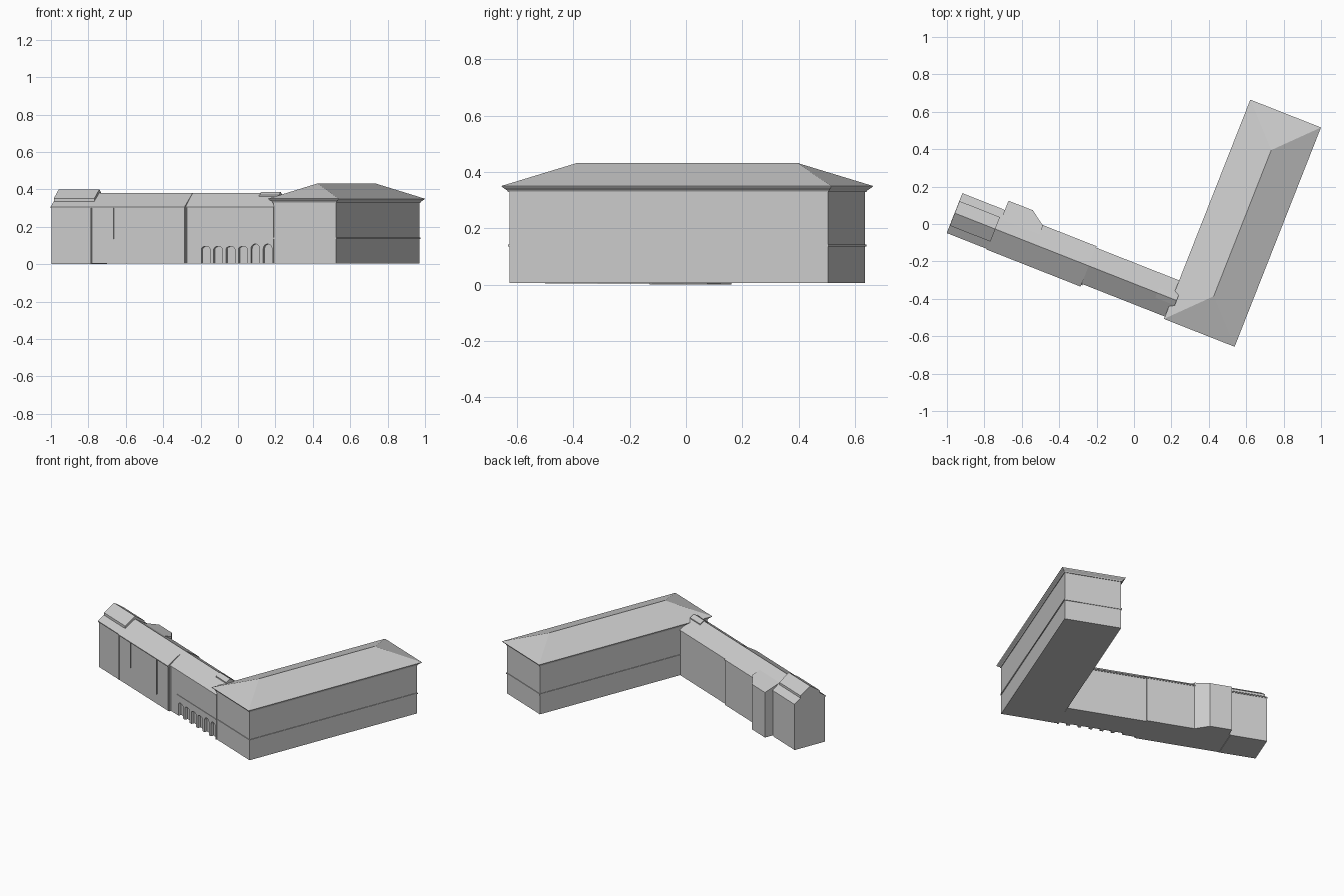
import bpy, bmesh, math

if "Cube" in bpy.data.objects:
    bpy.data.objects.remove(bpy.data.objects["Cube"])

TURN = math.radians(-21.5)   # whole plan is turned about z


def material(name, c):
    m = bpy.data.materials.new(name)
    m.use_nodes = True
    m.diffuse_color = (c, c, c, 1)
    m.node_tree.nodes["Principled BSDF"].inputs["Base Color"].default_value = (c, c, c, 1)
    return m


GREY = material("plain grey", 0.6)


def finish(name, bm):
    bmesh.ops.recalc_face_normals(bm, faces=bm.faces)
    mesh = bpy.data.meshes.new(name)
    bm.to_mesh(mesh)
    bm.free()
    mesh.materials.append(GREY)
    ob = bpy.data.objects.new(name, mesh)
    ob.rotation_euler.z = TURN
    bpy.context.collection.objects.link(ob)
    return ob


def loft(name, rings):
    """Bridge rings of equal length and close both ends."""
    bm = bmesh.new()
    vs = [[bm.verts.new(p) for p in r] for r in rings]
    n = len(vs[0])
    for a, b in zip(vs, vs[1:]):
        for i in range(n):
            j = (i + 1) % n
            bm.faces.new((a[i], a[j], b[j], b[i]))
    bm.faces.new(vs[0])
    bm.faces.new(vs[-1])
    return finish(name, bm)


def rect(cx, cy, hx, hy, z):
    return [(cx + sx * hx, cy + sy * hy, z) for sx, sy in ((-1, -1), (1, -1), (1, 1), (-1, 1))]


def box(name, x0, x1, y0, y1, z0, z1):
    cx, cy, hx, hy = (x0 + x1) / 2, (y0 + y1) / 2, (x1 - x0) / 2, (y1 - y0) / 2
    return loft(name, [rect(cx, cy, hx, hy, z) for z in (z0, z1)])


def along(name, x0, x1, profile):
    """Extrude a y-z profile along x."""
    return loft(name, [[(x, y, z) for y, z in profile] for x in (x0, x1)])


def gable(name, x0, x1, y0, y1, ridge_y, base, eave, ridge):
    return along(name, x0, x1, [(y0, base), (y1, base), (y1, eave), (ridge_y, ridge), (y0, eave)])


# Main block: walls, string course, flared cornice
CX, CY, HX, HY = 0.538, 0.2165, 0.18, 0.608
loft("main_walls", [rect(CX, CY, HX, HY, z) for z in (0.005, 0.335)])
loft("main_string_course", [rect(CX, CY, HX + 0.004, HY + 0.004, z) for z in (0.135, 0.143)])
loft("main_cornice", [rect(CX, CY, HX + e, HY + e, z) for e, z in
                      ((0.004, 0.328), (0.006, 0.334), (0.019, 0.345), (0.022, 0.35))])

# Main hipped roof
bm = bmesh.new()
e = [bm.verts.new(p) for p in rect(CX, CY, 0.203, 0.63, 0.35)]
r = [bm.verts.new((CX, CY + s * 0.42, 0.432)) for s in (-1, 1)]
for f in ((e[0], e[1], r[0]), (e[1], e[2], r[1], r[0]), (e[2], e[3], r[1]),
          (e[3], e[0], r[0], r[1]), e):
    bm.faces.new(f)
finish("main_roof", bm)

# Long wing in three sections
RIDGE = -0.297
gable("end_section", -0.912, -0.68, -0.407, -0.186, RIDGE, 0, 0.305, 0.378)
gable("middle_section", -0.68, -0.145, -0.411, -0.187, RIDGE, 0.004, 0.305, 0.378)
arcade = gable("arcade_section", -0.145, 0.36, -0.396, -0.196, RIDGE, 0.004, 0.308, 0.378)

# Thin roof slabs with a small overhang
for name, x0, x1, y0, y1 in (("end_roof", -0.914, -0.685, -0.412, -0.183),
                             ("middle_roof", -0.685, -0.143, -0.416, -0.184),
                             ("arcade_roof", -0.143, 0.362, -0.400, -0.192)):
    gable(name, x0, x1, y0, y1, RIDGE, 0.301, 0.307, 0.382)

# Raised roof at the far end and ridge cap by the main block
gable("raised_end_roof", -0.913, -0.68, -0.369, -0.228, RIDGE, 0.32, 0.352, 0.40)
gable("junction_ridge_cap", 0.25, 0.362, -0.325, -0.269, RIDGE, 0.34, 0.369, 0.387)

# Rear stair projection with a lean-to roof
plan = [(-0.67, -0.25), (-0.67, -0.13), (-0.53, -0.13), (-0.45, -0.187), (-0.45, -0.25)]
loft("rear_projection", [[(x, y, 0.004) for x, y in plan],
                         [(x, y, 0.305 - 0.35 * (y + 0.13)) for x, y in plan]])

# Arched recesses in the arcade
cutters = []
for i in range(6):
    cx, hw = -0.03 + 0.0712 * i, 0.025
    top = 0.095 if i < 4 else 0.108
    rise = 0.014 if i < 4 else 0.025
    ring = [(cx - hw, -0.01), (cx + hw, -0.01)]
    for k in range(9):
        a = math.pi * k / 8
        ring.append((cx + hw * math.cos(a), top - rise + rise * math.sin(a)))
    cut = loft("arch_cutter", [[(x, y, z) for x, z in ring] for y in (-0.43, -0.376)])
    cut.hide_render = True
    cut.hide_viewport = True
    mod = arcade.modifiers.new("arch", 'BOOLEAN')
    mod.operation = 'DIFFERENCE'
    mod.solver = 'EXACT'
    mod.object = cut

# String course over the arcade, drain pipes
box("arcade_string_course", -0.07, 0.36, -0.399, -0.39, 0.137, 0.142)
for x, y, z in ((-0.681, -0.411, 0.004), (-0.555, -0.411, 0.135),
                (-0.268, -0.411, 0.07), (-0.139, -0.402, 0.004)):
    box("drain_pipe", x - 0.003, x + 0.003, y - 0.005, y + 0.006, z, 0.304)
